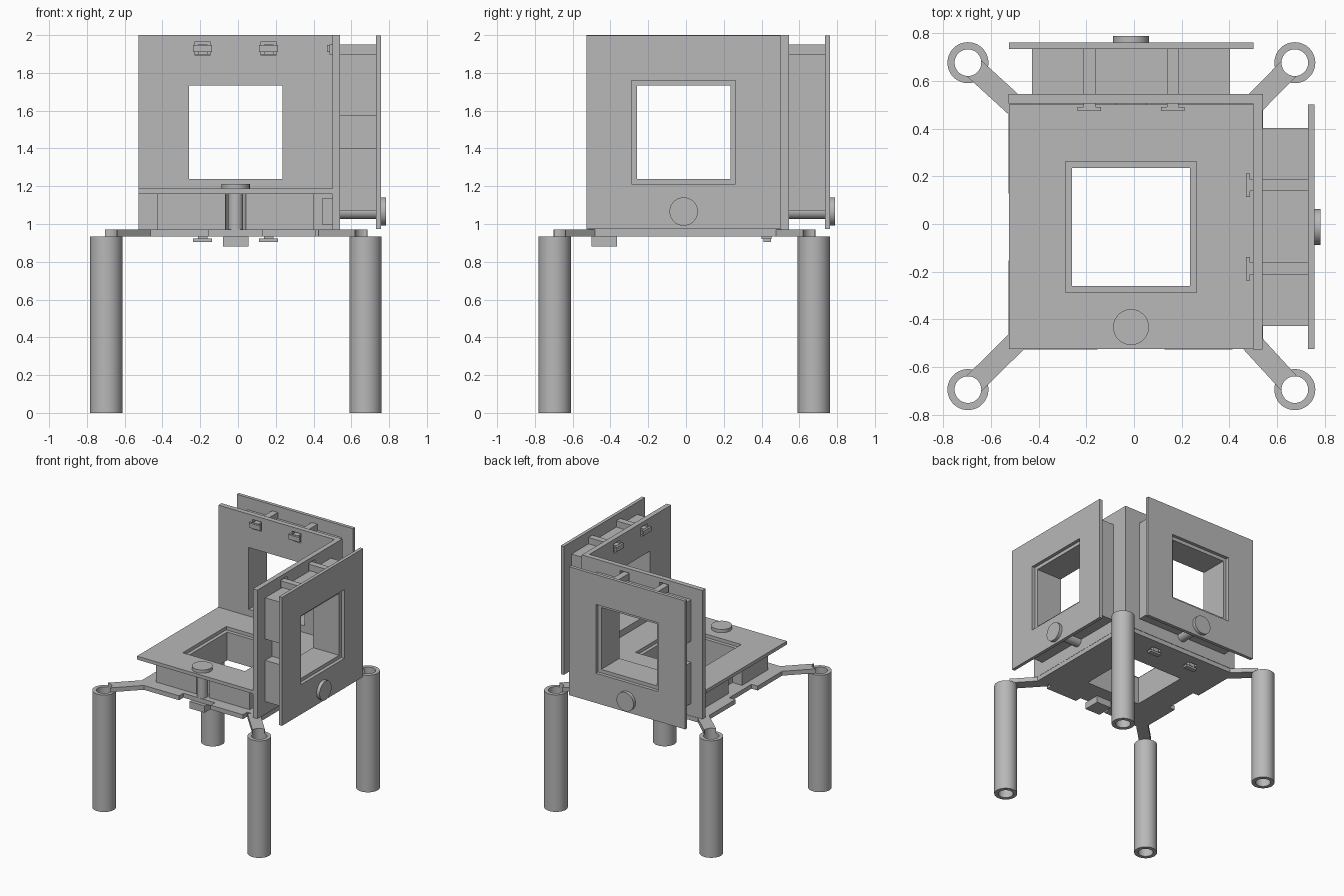
import bpy, bmesh
from math import radians, hypot, atan2
from mathutils import Matrix, Vector

old = bpy.data.objects.get("Cube")
if old:
    bpy.data.objects.remove(old, do_unlink=True)

grey = bpy.data.materials.new("plain grey")
grey.use_nodes = True
grey.diffuse_color = (0.48, 0.48, 0.48, 1)
grey.node_tree.nodes["Principled BSDF"].inputs["Base Color"].default_value = (0.48, 0.48, 0.48, 1)

IDENT = Matrix.Identity(4)


def finish(name, bm, frame):
    """Bake the frame into the mesh and link the object."""
    bm.transform(frame)
    bmesh.ops.recalc_face_normals(bm, faces=bm.faces[:])
    mesh = bpy.data.meshes.new(name)
    bm.to_mesh(mesh)
    bm.free()
    mesh.materials.append(grey)
    obj = bpy.data.objects.new(name, mesh)
    bpy.context.collection.objects.link(obj)
    return obj


def box(name, lo, hi, frame=IDENT):
    lo, hi = Vector(lo), Vector(hi)
    bm = bmesh.new()
    bmesh.ops.create_cube(bm, size=1)
    bm.transform(Matrix.Translation((lo + hi) / 2) @ Matrix.Diagonal((*(hi - lo), 1)))
    return finish(name, bm, frame)


def cylinder(name, centre, radius, low, high, frame=IDENT):
    bm = bmesh.new()
    bmesh.ops.create_cone(bm, cap_ends=True, segments=48, radius1=radius,
                          radius2=radius, depth=high - low)
    bm.transform(Matrix.Translation((*centre, (low + high) / 2)))
    return finish(name, bm, frame)


def cut(obj, *cutters):
    """Subtract cutters from an object and discard them."""
    bpy.context.view_layer.objects.active = obj
    for cutter in cutters:
        cutter.hide_render = True
        mod = obj.modifiers.new("cut", "BOOLEAN")
        mod.operation, mod.solver, mod.object = "DIFFERENCE", "EXACT", cutter
        bpy.ops.object.modifier_apply(modifier=mod.name)
        bpy.data.objects.remove(cutter, do_unlink=True)


def smooth(obj):
    bpy.ops.object.select_all(action="DESELECT")
    obj.select_set(True)
    bpy.context.view_layer.objects.active = obj
    bpy.ops.object.shade_smooth_by_angle(angle=radians(30))


def axes(u, v, w, origin):
    """Panel frame: u and v lie in the panel, w points away from the inner plate."""
    m = Matrix((u, v, w)).transposed().to_4x4()
    m.translation = origin
    return m


X, Y, Z = (1, 0, 0), (0, 1, 0), (0, 0, 1)
MID = -0.0125
SHAFT = (0, -0.42)
HOOKS = (-0.175, 0.175)
# name, frame, inner plate thickness, inner plate upper limits in u and v
panels = [
    ("floor", axes(X, Y, Z, (MID, MID, 0.97)), 0.035, 0.553, 0.557),
    ("back", axes(X, Z, Y, (MID, 0.545, 1.486)), 0.04, 0.553, 0.514),
    ("side", axes(Y, Z, X, (0.54, MID, 1.486)), 0.04, 0.518, 0.514),
]


def window(half, frame):
    return box("cutter", (-half, -half, -0.3), (half, half, 0.4), frame)


for name, fr, t, umax, vmax in panels:
    # Inner plate with window and hook slots
    plate = box(name + "_inner_plate", (-0.514, -0.514, -t), (umax, vmax, 0), fr)
    cut(plate, window(0.247, fr))
    for u in HOOKS:
        cut(plate, box("cutter", (u - 0.04, 0.405, -0.1), (u + 0.04, 0.48, 0.02), fr))
    if name == "floor":
        # Finger notches along the two free edges
        for a, b in ((-0.6, -0.425), (-0.14, 0.14), (0.425, 0.505)):
            if a > -0.6:
                cut(plate, box("cutter", (a, -0.6, -0.1), (b, -0.46, 0.1), fr))
            if a > -0.6 and b < 0.5:
                cut(plate, box("cutter", (-0.6, a, -0.1), (-0.46, b, 0.1), fr))

    # Spacer block with a side recess and a groove for the shaft
    block = box(name + "_spacer", (-0.415, -0.415, 0), (0.415, 0.415, 0.19), fr)
    cut(block, window(0.247, fr),
        cylinder("cutter", SHAFT, 0.055, -0.1, 0.3, fr),
        box("cutter", (-0.5, -0.085, -0.1), (-0.33, 0.085, 0.3), fr))

    # Outer plate
    outer = box(name + "_outer_plate", (-0.513, -0.513, 0.19), (0.513, 0.513, 0.217), fr)
    cut(outer, window(0.275, fr))

    # Knob, shaft and end pad
    smooth(cylinder(name + "_knob", SHAFT, 0.075, 0.217, 0.243, fr))
    smooth(cylinder(name + "_shaft", SHAFT, 0.04, -t, 0.217, fr))
    box(name + "_pad", (-0.068, -0.488, -t - 0.055), (0.068, -0.352, -t), fr)

    # Hooked ribs passing through the inner plate
    for i, u in enumerate(HOOKS):
        box(f"{name}_rib_{i}", (u - 0.025, 0.412, -t - 0.015), (u + 0.025, 0.465, 0.19), fr)
        box(f"{name}_hook_{i}", (u - 0.05, 0.424, -t - 0.03), (u + 0.05, 0.462, -t - 0.013), fr)

# Tubular legs with diagonal arms notched around the bore
for x in (-0.697, 0.675):
    for y in (-0.695, 0.677):
        tag = ("left" if x > 0 else "right") + ("_front" if y < 0 else "_back")
        leg = cylinder(tag + "_leg", (x, y), 0.086, 0, 0.935)
        cut(leg, cylinder("cutter", (x, y), 0.056, -0.1, 1.1))
        smooth(leg)
        start = Vector((0.46 if x > 0 else -0.46, 0.46 if y > 0 else -0.46, 0.9525))
        run = Vector((x, y, 0.9525)) - start
        length = hypot(run.x, run.y) - 0.035
        frame = Matrix.Translation(start) @ Matrix.Rotation(atan2(run.y, run.x), 4, "Z")
        arm = box(tag + "_arm", (0, -0.045, -0.0174), (length, 0.045, 0.0174), frame)
        cut(arm, cylinder("cutter", (x, y), 0.056, 0.5, 1.1))
